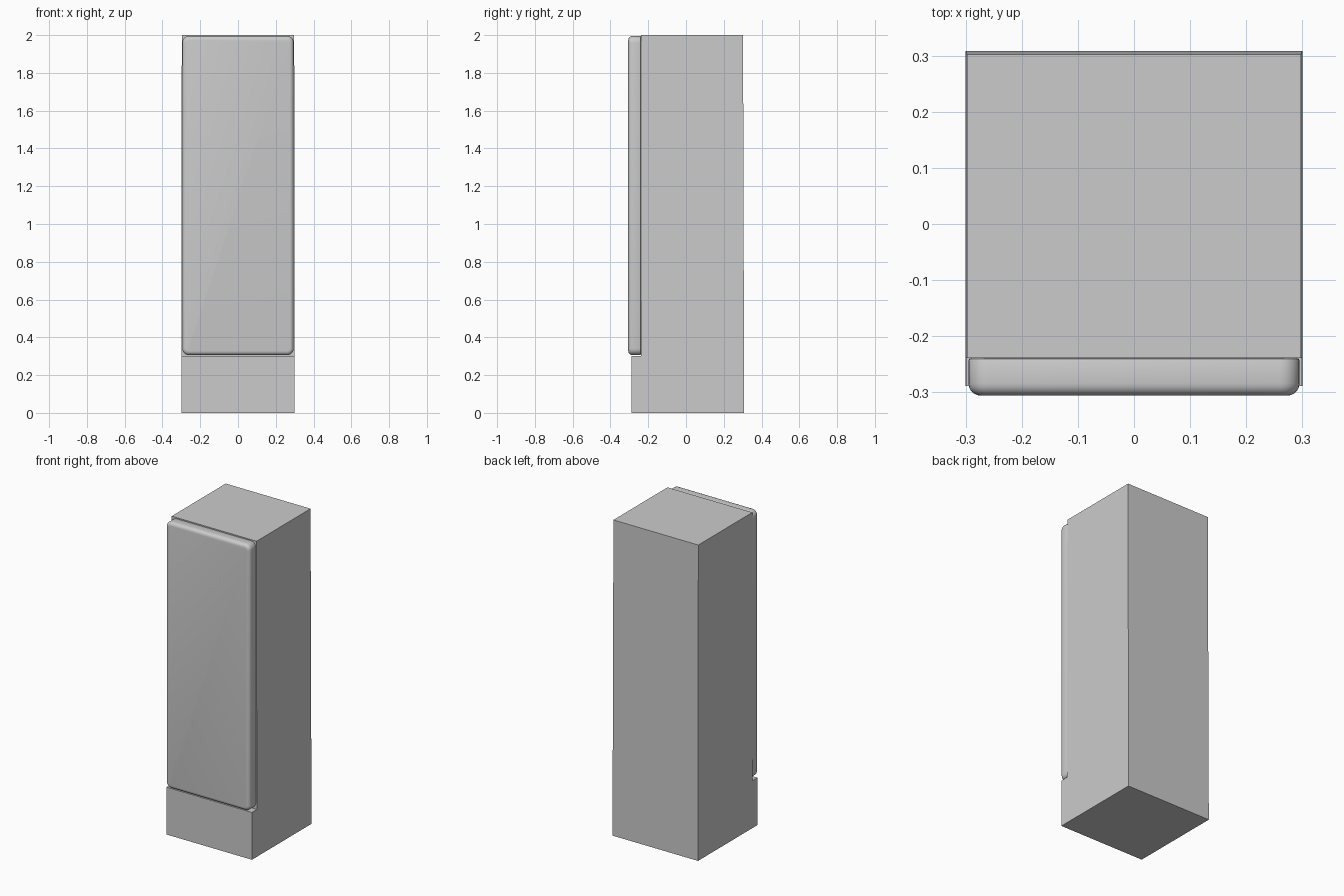
import bpy, bmesh

if "Cube" in bpy.data.objects:
    bpy.data.objects.remove(bpy.data.objects["Cube"])


def make_object(name, bm):
    bmesh.ops.recalc_face_normals(bm, faces=bm.faces)
    mesh = bpy.data.meshes.new(name)
    bm.to_mesh(mesh)
    bm.free()
    obj = bpy.data.objects.new(name, mesh)
    bpy.context.collection.objects.link(obj)
    return obj


# Cabinet body: stepped side profile (y, z) extruded across x, very slightly tapered
profile = [(-0.289, 0), (0.308, 0), (0.302, 2.0), (-0.239, 2.0), (-0.239, 0.3), (-0.289, 0.3)]
bm = bmesh.new()
face = bm.faces.new([bm.verts.new((-0.3, y, z)) for y, z in profile])
ext = bmesh.ops.extrude_face_region(bm, geom=[face])
for v in [g for g in ext["geom"] if isinstance(g, bmesh.types.BMVert)]:
    v.co.x = 0.3
for v in bm.verts:
    v.co.x *= 1 - 0.004 * v.co.z
make_object("cabinet_body", bm)

# Door panel: rounded corners, soft front rim, tight back rim
x, y0, y1, z0, z1 = 0.295, -0.306, -0.239, 0.306, 1.995
bm = bmesh.new()
bmesh.ops.create_cube(bm, size=1)
for v in bm.verts:
    v.co = (v.co.x * 2 * x,
            y0 if v.co.y < 0 else y1,
            z0 if v.co.z < 0 else z1)


def bevel(edges, width, segments):
    bmesh.ops.bevel(bm, geom=edges, offset=width, offset_type='OFFSET',
                    segments=segments, profile=0.5, affect='EDGES')


def rim(y):
    return [e for e in bm.edges if all(abs(v.co.y - y) < 1e-5 for v in e.verts)]


bevel([e for e in bm.edges if abs(e.verts[0].co.y - e.verts[1].co.y) > 0.01], 0.035, 6)
bevel(rim(y0), 0.022, 5)
bevel(rim(y1), 0.005, 2)
door = make_object("door_panel", bm)

bpy.context.view_layer.objects.active = door
door.select_set(True)
bpy.ops.object.shade_smooth_by_angle(angle=0.7)
